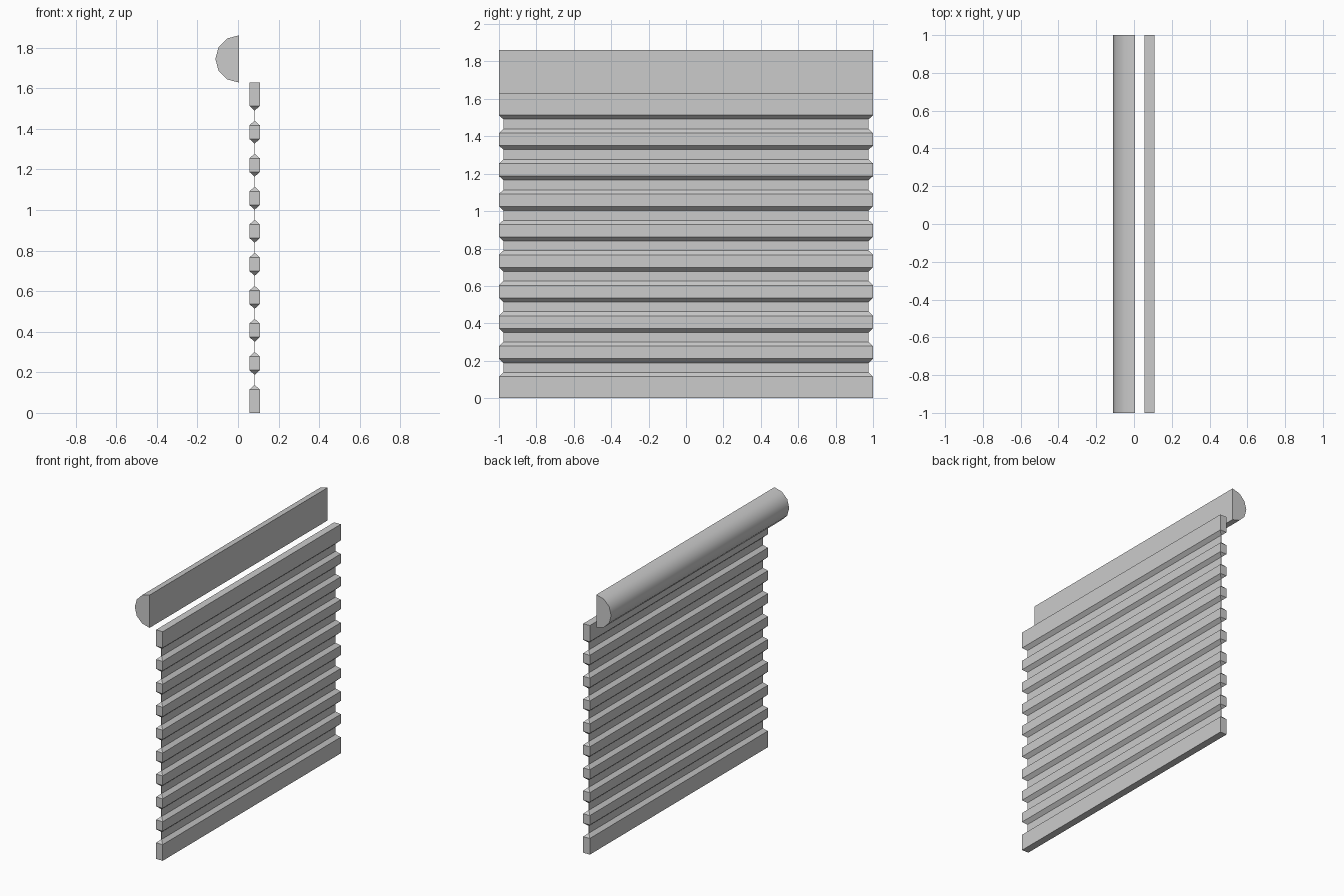
import bpy, bmesh, math

if "Cube" in bpy.data.objects:
    bpy.data.objects.remove(bpy.data.objects["Cube"])


def loft(name, rings):
    """Join a list of closed rings into a capped solid."""
    bm = bmesh.new()
    loops = [[bm.verts.new(p) for p in ring] for ring in rings]
    n = len(loops[0])
    for a, b in zip(loops, loops[1:]):
        for i in range(n):
            j = (i + 1) % n
            bm.faces.new((a[i], a[j], b[j], b[i]))
    bm.faces.new(loops[0])
    bm.faces.new(loops[-1])
    bmesh.ops.recalc_face_normals(bm, faces=bm.faces)
    mesh = bpy.data.meshes.new(name)
    bm.to_mesh(mesh)
    bm.free()
    obj = bpy.data.objects.new(name, mesh)
    bpy.context.collection.objects.link(obj)
    return obj


HEIGHT = 1.628
SLATS = 10
PITCH = HEIGHT / SLATS
CENTRE_X, HALF_X = 0.082, 0.026


# Shutter curtain: thick slats joined by thin, slightly narrower webs
def section(z, hx, hy):
    return [(CENTRE_X + sx * hx, sy * hy, z)
            for sx, sy in ((-1, -1), (1, -1), (1, 1), (-1, 1))]


rings = [section(0, HALF_X, 1)]
for k in range(1, SLATS):
    z = k * PITCH
    rings += [section(z - 0.048, HALF_X, 1), section(z - 0.026, 0.0015, 0.977),
              section(z + 0.026, 0.0015, 0.977), section(z + 0.048, HALF_X, 1)]
rings.append(section(HEIGHT, HALF_X, 1))
loft("shutter_curtain", rings)

# Roller housing: half of a 12-sided cylinder, flat side facing +x
R = 0.1165
FLAT_X = 0.005
angles = [math.radians(90 + 30 * i) for i in range(7)]
housing = loft("roller_housing", [
    [(FLAT_X + R * math.cos(a), y, HEIGHT + R + R * math.sin(a)) for a in angles]
    for y in (-1, 1)])
bpy.context.view_layer.objects.active = housing
housing.select_set(True)
bpy.ops.object.shade_smooth_by_angle(angle=math.radians(40))
